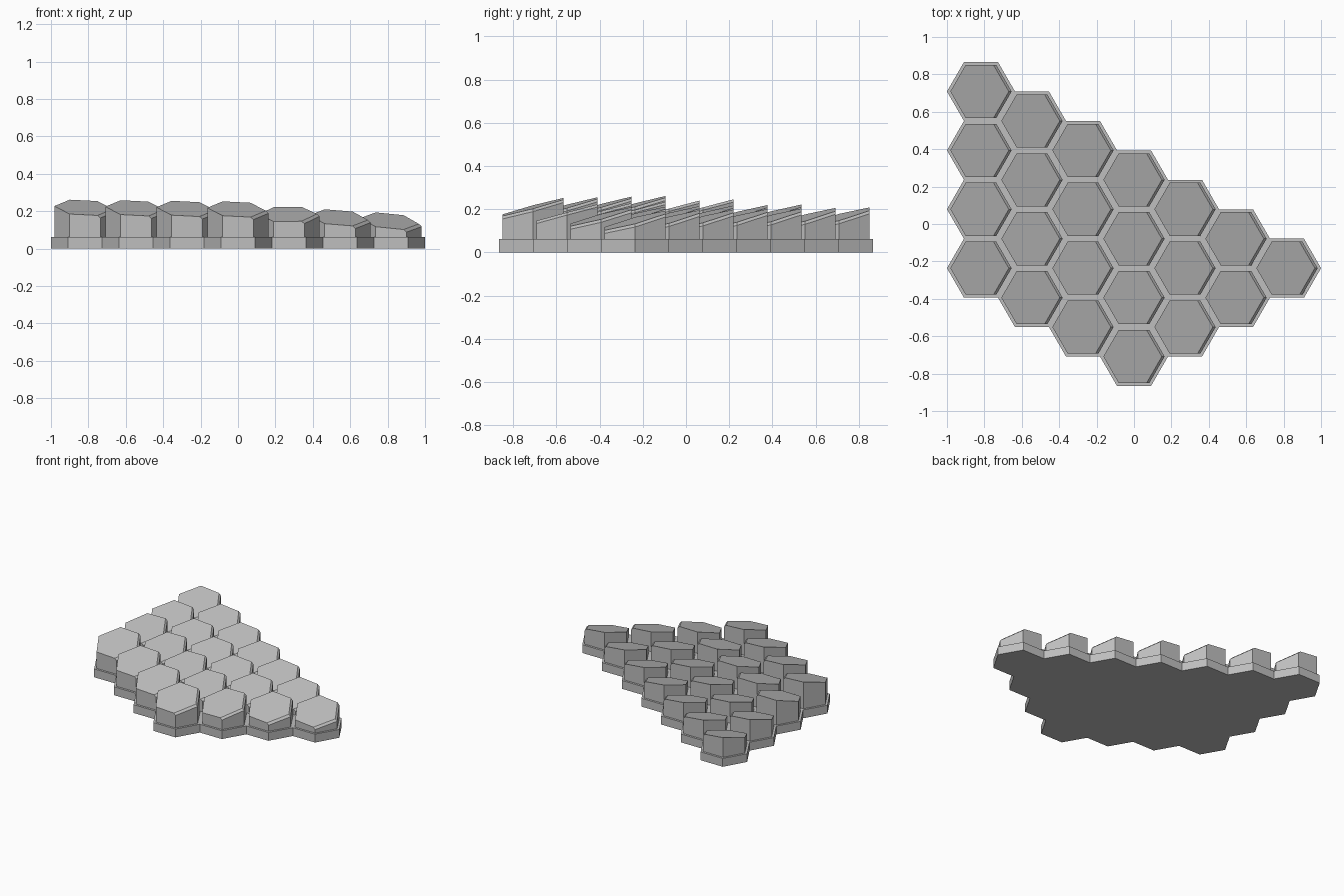
import bpy, bmesh, math
from mathutils import Vector

cube = bpy.data.objects.get("Cube")
if cube:
    bpy.data.objects.remove(cube, do_unlink=True)

CELL = 2 / 11                    # corner radius of one cell
KEY = CELL - 0.018               # corner radius of one key
PITCH = CELL * math.sqrt(3)
BASE = 0.062
CHAMFER = 0.013

grey = bpy.data.materials.new("plain_grey")
grey.use_nodes = True
grey.diffuse_color = (0.52, 0.52, 0.52, 1)
grey.node_tree.nodes["Principled BSDF"].inputs["Base Color"].default_value = (0.52, 0.52, 0.52, 1)


def finish(bm, name):
    bmesh.ops.recalc_face_normals(bm, faces=bm.faces)
    mesh = bpy.data.meshes.new(name)
    bm.to_mesh(mesh)
    bm.free()
    mesh.materials.append(grey)
    obj = bpy.data.objects.new(name, mesh)
    bpy.context.collection.objects.link(obj)


def hexagon(cx, cy, r):
    return [Vector((cx + r * math.cos(math.radians(60 * i)),
                    cy + r * math.sin(math.radians(60 * i)), 0)) for i in range(6)]


def center(row, col):
    return (col - 3) * CELL * 1.5, PITCH * (row - 0.75 - col / 2)


# Each diagonal row: key count, first and last centre height, sideways slope
rows = [(4, 0.219, 0.210, -0.05), (5, 0.207, 0.184, 0.01),
        (6, 0.177, 0.165, -0.08), (7, 0.162, 0.147, -0.10)]
FORWARD = 0.27
cells = [(r, c) for r, row in enumerate(rows) for c in range(row[0])]

# Base plate: joined hexagonal cells, extruded to one slab
bm = bmesh.new()
for r, c in cells:
    bm.faces.new([bm.verts.new(p) for p in hexagon(*center(r, c), CELL)])
bmesh.ops.remove_doubles(bm, verts=bm.verts, dist=0.001)
top = bmesh.ops.extrude_face_region(bm, geom=bm.faces[:], use_keep_orig=True)
bmesh.ops.translate(bm, vec=(0, 0, BASE),
                    verts=[v for v in top["geom"] if isinstance(v, bmesh.types.BMVert)])
finish(bm, "base_plate")


# Key: hexagonal prism with a slanted top and a chamfer along its two +x edges
def make_key(r, c):
    count, first, last, side = rows[r]
    cx, cy = center(r, c)
    height = first + (last - first) * c / (count - 1)

    def on_top(p, drop=0):
        return Vector((p.x, p.y, height + side * (p.x - cx) + FORWARD * (p.y - cy) - drop))

    bm = bmesh.new()
    outline = hexagon(cx, cy, KEY)
    low = [bm.verts.new((p.x, p.y, BASE - 0.002)) for p in outline]
    rim = [bm.verts.new(on_top(p, CHAMFER if i in (0, 1, 5) else 0))
           for i, p in enumerate(outline)]
    shift = Vector((CHAMFER * 2 / math.sqrt(3), 0, 0))
    crown = [bm.verts.new(on_top(p - shift)) if i in (0, 1, 5) else rim[i]
             for i, p in enumerate(outline)]
    bm.faces.new(low[::-1])
    bm.faces.new(crown)
    for i in range(6):
        j = (i + 1) % 6
        bm.faces.new((low[i], low[j], rim[j], rim[i]))
        ring = list(dict.fromkeys((rim[i], rim[j], crown[j], crown[i])))
        if len(ring) > 2:
            bm.faces.new(ring)
    finish(bm, f"key_row{r + 1}_{c + 1}")


for r, c in cells:
    make_key(r, c)
